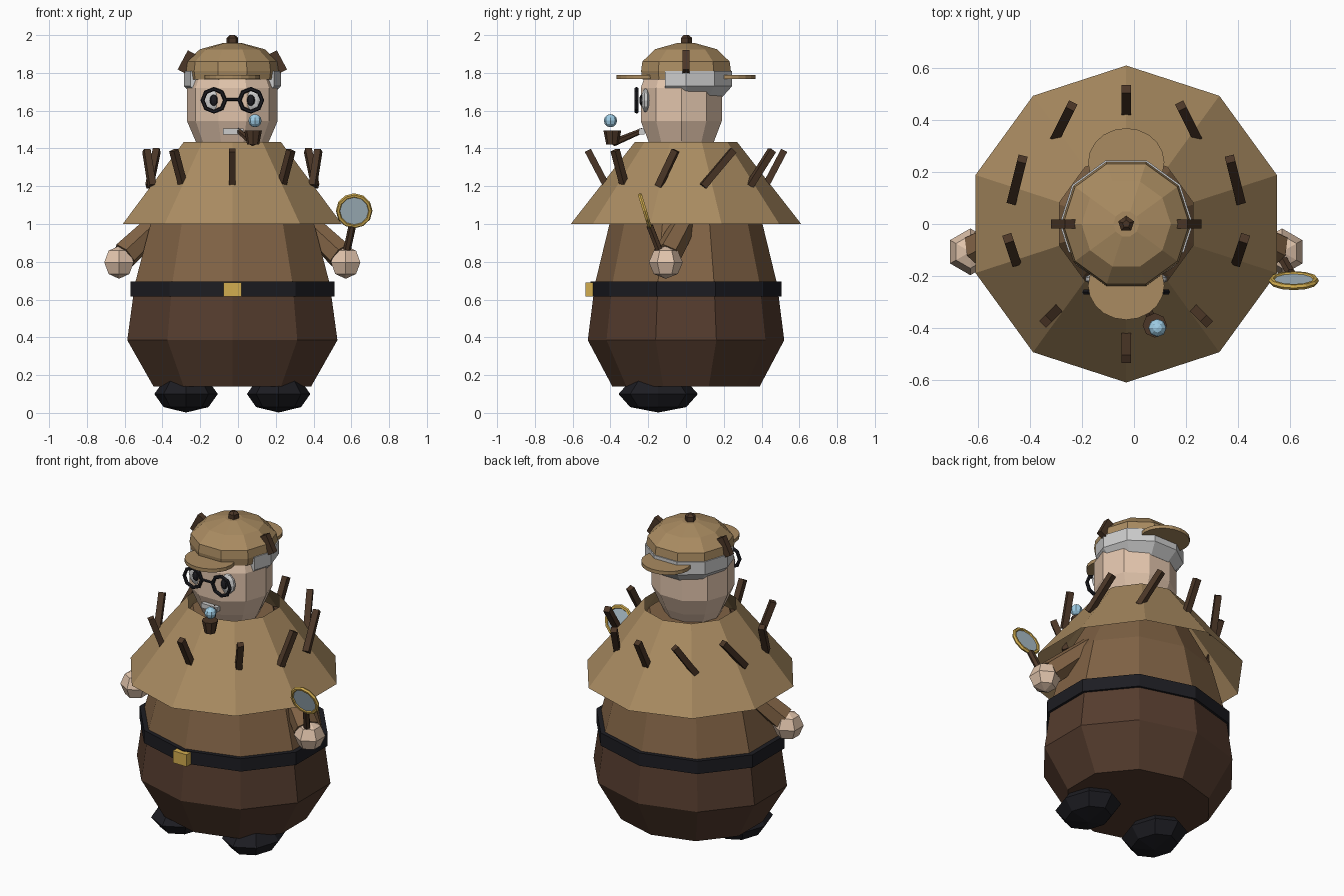
import bpy, bmesh, math
from mathutils import Vector, Matrix

if "Cube" in bpy.data.objects:
    bpy.data.objects.remove(bpy.data.objects["Cube"])

CX = -0.03  # body axis


def mat(name, *rgb):
    m = bpy.data.materials.new(name)
    m.diffuse_color = (*rgb, 1)
    m.use_nodes = True
    m.node_tree.nodes["Principled BSDF"].inputs["Base Color"].default_value = m.diffuse_color
    return m


TAN = mat("tan", .40, .26, .12)
COAT = mat("coat", .22, .125, .06)
BROWN = mat("brown", .09, .045, .027)
WOOD = mat("wood", .07, .037, .02)
BLACK = mat("black", .012, .012, .016)
SKIN = mat("skin", .75, .55, .41)
HAIR = mat("hair", .55, .55, .55)
WHITE = mat("white", .85, .85, .85)
GOLD = mat("gold", .65, .42, .08)
GLASS = mat("glass", .42, .53, .6)
BLUE = mat("blue", .35, .62, .8)


def finish(bm, name, m):
    bmesh.ops.recalc_face_normals(bm, faces=bm.faces)
    me = bpy.data.meshes.new(name)
    bm.to_mesh(me)
    bm.free()
    me.materials.append(m)
    ob = bpy.data.objects.new(name, me)
    bpy.context.collection.objects.link(ob)
    return ob


def lathe(name, prof, m, n=10, start=90, sx=1, sy=1, y=0, caps=True, loop=False, cut=None):
    """Revolve (z, radius) points with n flat sides."""
    bm = bmesh.new()
    rings = []
    for z, r in prof:
        angs = [math.radians(start + 360 * i / n) for i in range(n)]
        rings.append([bm.verts.new((CX + sx * r * math.cos(a), y + sy * r * math.sin(a), z)) for a in angs])
    pairs = list(zip(rings, rings[1:]))
    if loop:
        pairs.append((rings[-1], rings[0]))
    for a, b in pairs:
        for i in range(n):
            j = (i + 1) % n
            bm.faces.new((a[i], a[j], b[j], b[i]))
    if caps and not loop:
        bm.faces.new(rings[0])
        bm.faces.new(rings[-1])
    if cut is not None:
        bmesh.ops.bisect_plane(bm, geom=bm.verts[:] + bm.edges[:] + bm.faces[:],
                               plane_co=(0, cut, 0), plane_no=(0, -1, 0), clear_outer=True)
        bmesh.ops.holes_fill(bm, edges=[e for e in bm.edges if e.is_boundary], sides=0)
    return finish(bm, name, m)


def box(name, loc, size, m, rot=Matrix()):
    bm = bmesh.new()
    bmesh.ops.create_cube(bm, size=1, matrix=Matrix.Translation(loc) @ rot @ Matrix.Diagonal((*size, 1)))
    return finish(bm, name, m)


def ball(name, loc, rad, m, u=8, v=4):
    bm = bmesh.new()
    bmesh.ops.create_uvsphere(bm, u_segments=u, v_segments=v, radius=1,
                              matrix=Matrix.Translation(loc) @ Matrix.Diagonal((*rad, 1)))
    return finish(bm, name, m)


def rod(name, a, b, r1, r2, m, n=8):
    a, b = Vector(a), Vector(b)
    d = b - a
    bm = bmesh.new()
    bmesh.ops.create_cone(bm, cap_ends=True, segments=n, radius1=r1, radius2=r2, depth=d.length,
                          matrix=Matrix.Translation((a + b) / 2) @ d.to_track_quat('Z', 'Y').to_matrix().to_4x4())
    return finish(bm, name, m)


def ring(name, loc, R, r, m, n, tilt):
    bpy.ops.mesh.primitive_torus_add(location=loc, rotation=(math.radians(tilt), 0, 0), major_radius=R,
                                     minor_radius=r, major_segments=n, minor_segments=6)
    ob = bpy.context.object
    ob.name = name
    ob.data.materials.append(m)


# Body, belt and cape
W = 1.125
lathe("trousers", [(.14, .39), (.385, .52), (.66, .485)], BROWN, sx=W)
lathe("coat", [(.65, .49), (1.0, .405), (1.38, .22)], COAT, sx=W)
lathe("belt", [(.615, .505), (.695, .505), (.695, .46), (.615, .46)], BLACK, sx=W, loop=True)
box("buckle", (CX, -.51, .653), (.095, .045, .075), GOLD)
lathe("cape", [(1.0, .61), (1.435, .27)], TAN, caps=False)

# Head, hair and hat
lathe("head", [(1.38, .165), (1.44, .195), (1.545, .24), (1.72, .24), (1.82, .2)], SKIN, start=0, sy=.94, y=-.025)
lathe("hair", [(1.67, .2), (1.73, .257), (1.81, .257)], HAIR, start=0, cut=-.11)
lathe("hat_crown", [(1.765, .243), (1.81, .25), (1.86, .243), (1.925, .172), (1.958, .05)], TAN, start=0)
lathe("hat_button", [(1.945, .032), (1.985, .032), (2.0, .015)], WOOD, n=5)
for s, name in ((-1, "front_brim"), (1, "back_brim")):
    lathe(name, [(1.768, 1), (1.79, 1)], TAN, n=20, sx=.147, sy=.132, y=s * .237)

# Paired parts
spikes = [((0, -.42), (0, -.52)), ((.26, -.325), (.31, -.375)), ((.425, -.145), (.455, -.055)),
          ((.44, .09), (.40, .25)), ((.27, .335), (.21, .455)), ((0, .42), (0, .52))]
for s in (-1, 1):
    X = lambda x: CX + s * x
    ball("shoe", (X(.245), -.147, .1), (.168, .21, .098), BLACK)
    ball("hand", (X(.6), -.107, .797), (.09, .09, .087), SKIN, 6, 4)
    rod("sleeve", (X(.57), -.1, .835), (X(.3), .04, 1.09), .075, .06, COAT, 6)
    box("ear_flap_tie", (X(.236), 0, 1.855), (.06, .036, .115), WOOD, Matrix.Rotation(-s * math.radians(28), 4, 'Y'))
    ball("eye", (X(.098), -.212, 1.655), (.062, .026, .066), WHITE, 10, 6)
    ball("pupil", (X(.098), -.235, 1.655), (.022, .012, .03), BLACK, 8, 6)
    ring("glasses_rim", (X(.098), -.262, 1.655), .06, .011, BLACK, 8, 90)
    for (x0, y0), (x1, y1) in spikes:
        if x0 == 0 and s < 0:
            continue
        a, b = Vector((X(x0), y0, 1.2)), Vector((X(x1), y1, 1.39))
        box("cape_spike", (a + b) / 2, (.036, .036, (b - a).length), WOOD,
            (b - a).to_track_quat('Z', 'Y').to_matrix().to_4x4())
rod("glasses_bridge", (CX - .042, -.262, 1.66), (CX + .042, -.262, 1.66), .008, .008, BLACK, 6)

# Mouth and pipe
box("mouth", (-.025, -.235, 1.49), (.11, .03, .03), WHITE)
rod("pipe_stem", (.0, -.23, 1.495), (.08, -.385, 1.43), .014, .02, WOOD, 6)
rod("pipe_bowl", (.08, -.39, 1.42), (.08, -.39, 1.495), .032, .047, WOOD)
ball("bubble", (.09, -.4, 1.547), (.035, .035, .035), BLUE, 8, 6)

# Magnifying glass
rod("magnifier_handle", (.57, -.13, .83), (.605, -.192, .99), .02, .02, WOOD, 6)
ring("magnifier_rim", (.615, -.218, 1.07), .085, .012, GOLD, 12, 107)
T = Vector((0, math.cos(math.radians(17)), math.sin(math.radians(17)))) * .004
C = Vector((.615, -.218, 1.07))
rod("magnifier_lens", C - T, C + T, .084, .084, GLASS, 12)
